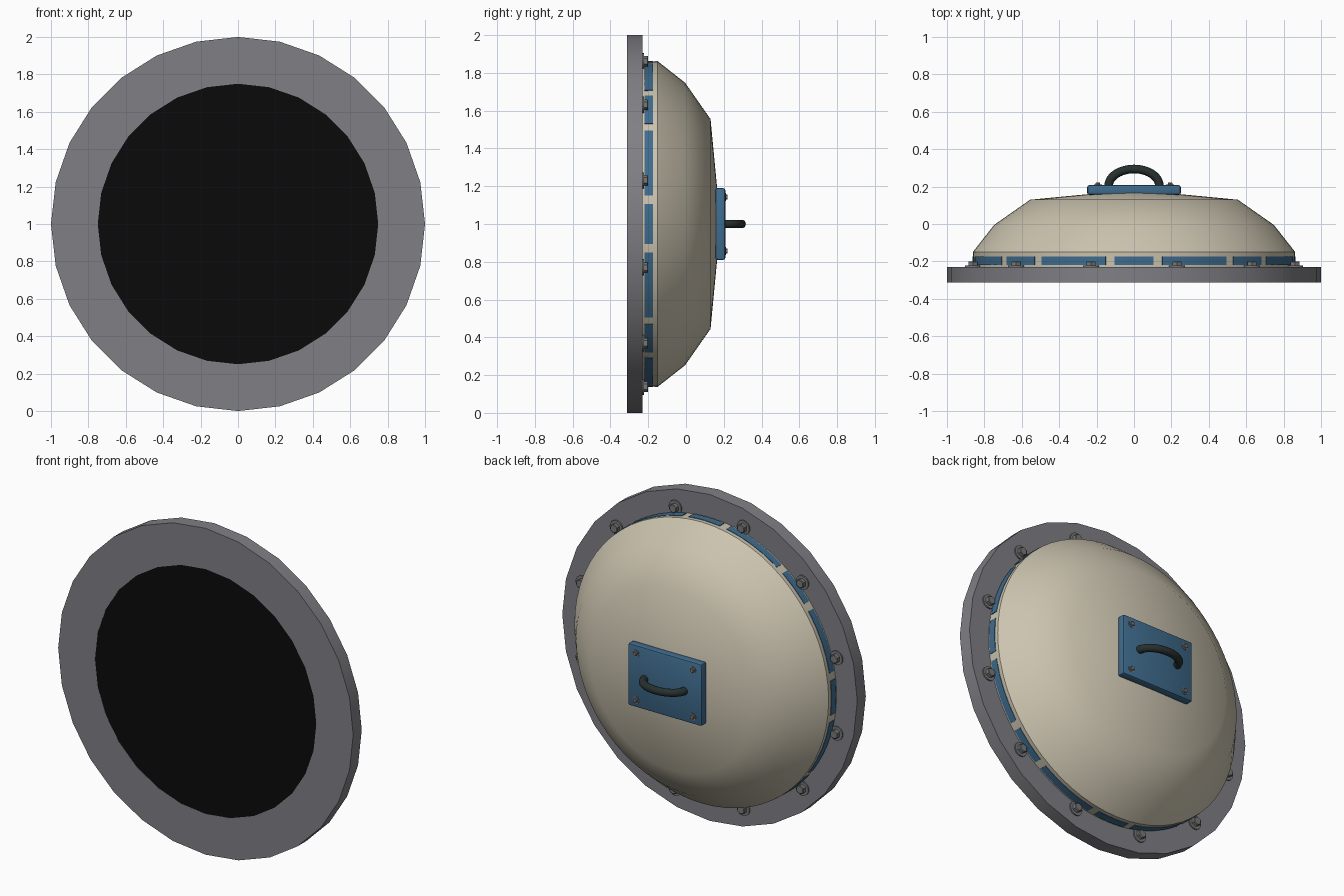
import bpy, bmesh, math
from math import sin, cos, pi, radians

if "Cube" in bpy.data.objects:
    bpy.data.objects.remove(bpy.data.objects["Cube"])


def material(name, rgb):
    m = bpy.data.materials.new(name)
    m.diffuse_color = (*rgb, 1)
    m.use_nodes = True
    m.node_tree.nodes["Principled BSDF"].inputs["Base Color"].default_value = m.diffuse_color
    return m


GREY = material("flange grey", (0.215, 0.215, 0.235))
CREAM = material("cream paint", (0.60, 0.55, 0.43))
BLUE = material("blue paint", (0.05, 0.15, 0.27))
BLACK = material("black", (0.003, 0.003, 0.003))
DARK = material("dark handle", (0.02, 0.03, 0.028))
STEEL = material("bolt steel", (0.19, 0.19, 0.19))


def finish(name, bm, mat, angle=30):
    bmesh.ops.recalc_face_normals(bm, faces=bm.faces)
    me = bpy.data.meshes.new(name)
    bm.to_mesh(me)
    bm.free()
    me.materials.append(mat)
    ob = bpy.data.objects.new(name, me)
    bpy.context.collection.objects.link(ob)
    bpy.ops.object.select_all(action='DESELECT')
    ob.select_set(True)
    bpy.context.view_layer.objects.active = ob
    bpy.ops.object.shade_smooth_by_angle(angle=radians(angle))
    return ob


def lathe(bm, profile, sides, centre=(0, 1), closed=False):
    """Revolve (radius, y) points about an axis parallel to y."""
    cx, cz = centre
    rings = []
    for r, y in profile:
        if r == 0:
            rings.append([bm.verts.new((cx, y, cz))] * sides)
        else:
            rings.append([bm.verts.new((cx + r * sin(2 * pi * i / sides), y,
                                        cz + r * cos(2 * pi * i / sides)))
                          for i in range(sides)])
    pairs = list(zip(rings, rings[1:]))
    if closed:
        pairs.append((rings[-1], rings[0]))
    for a, b in pairs:
        for i in range(sides):
            j = (i + 1) % sides
            vs = list(dict.fromkeys((a[i], a[j], b[j], b[i])))
            bm.faces.new(vs)


# Flange ring
bm = bmesh.new()
lathe(bm, [(0.75, -0.313), (1, -0.313), (1, -0.23), (0.75, -0.23)], 28, closed=True)
finish("flange_ring", bm, GREY)

# Black front opening
bm = bmesh.new()
lathe(bm, [(0, -0.312), (0.75, -0.312)], 28)
finish("front_disc", bm, BLACK)

# Domed shell with short straight collar
bm = bmesh.new()
lathe(bm, [(0.86, -0.235), (0.862, -0.15), (0.748, -0.005), (0.555, 0.13), (0, 0.183)], 64)
finish("dome_shell", bm, CREAM, 35)

# Blue dashes round the collar: alternating short and long
bm = bmesh.new()
for k in range(16):
    half = 7.0 if k % 2 == 0 else 12.4
    prev = None
    for s in range(7):
        a = radians(k * 22.5 - half + 2 * half * s / 6)
        cur = [bm.verts.new((r * sin(a), y, 1 + r * cos(a)))
               for r, y in ((0.855, -0.22), (0.864, -0.22), (0.864, -0.175), (0.855, -0.175))]
        if prev:
            for i in range(4):
                j = (i + 1) % 4
                bm.faces.new((prev[i], prev[j], cur[j], cur[i]))
        if s in (0, 6):
            bm.faces.new(cur)
        prev = cur
finish("collar_dashes", bm, BLUE)


def bolt(bm, x, z, y, washer, washer_h, head, head_h):
    lathe(bm, [(washer, y), (washer, y + washer_h), (0, y + washer_h)], 16, (x, z))
    y += washer_h
    lathe(bm, [(head, y), (head, y + head_h * 0.85), (head * 0.85, y + head_h),
               (0, y + head_h)], 6, (x, z))


# Twelve flange bolts
bm = bmesh.new()
for k in range(12):
    a = radians(15 + 30 * k)
    bolt(bm, 0.892 * sin(a), 1 + 0.892 * cos(a), -0.231, 0.043, 0.009, 0.028, 0.022)
finish("flange_bolts", bm, STEEL)

# Handle base plate
bm = bmesh.new()
bmesh.ops.create_cube(bm, size=1)
for v in bm.verts:
    v.co = (v.co.x * 0.5, 0.182 + v.co.y * 0.052, 1 + v.co.z * 0.38)
bmesh.ops.bevel(bm, geom=list(bm.edges), offset=0.011, segments=2, profile=0.5, affect='EDGES')
finish("handle_plate", bm, BLUE)

# Plate bolts
bm = bmesh.new()
for sx in (-1, 1):
    for sz in (-1, 1):
        bolt(bm, sx * 0.193, 1 + sz * 0.143, 0.207, 0.021, 0.004, 0.014, 0.01)
finish("plate_bolts", bm, STEEL)

# Curved grab handle: round tube along a half ellipse
bm = bmesh.new()
prev = None
N, T = 24, 14
for s in range(N + 1):
    t = pi * s / N
    px, py = 0.135 * cos(t), 0.205 + 0.089 * sin(t)
    nx, ny = 0.089 * cos(t), 0.135 * sin(t)
    l = math.hypot(nx, ny)
    nx, ny = nx / l, ny / l
    cur = []
    for i in range(T):
        a = 2 * pi * i / T
        d = 0.023 * cos(a)
        cur.append(bm.verts.new((px + nx * d, py + ny * d, 1 + 0.023 * sin(a))))
    if prev:
        for i in range(T):
            j = (i + 1) % T
            bm.faces.new((prev[i], prev[j], cur[j], cur[i]))
    if s in (0, N):
        bm.faces.new(cur)
    prev = cur
finish("grab_handle", bm, DARK, 40)
